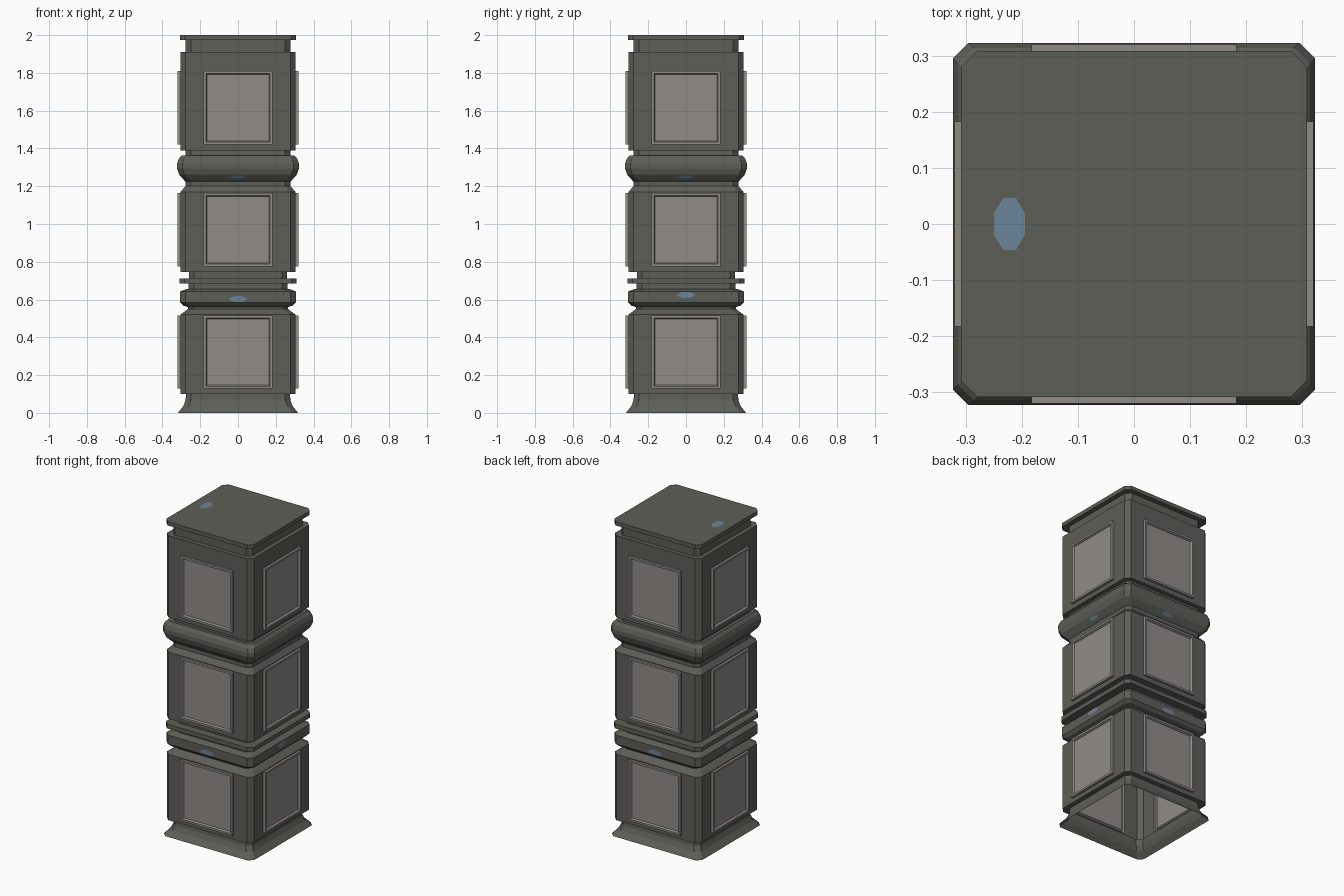
import bpy, bmesh, math
from mathutils import Matrix, Vector

if "Cube" in bpy.data.objects:
    bpy.data.objects.remove(bpy.data.objects["Cube"])


def material(name, rgb):
    m = bpy.data.materials.new(name)
    m.diffuse_color = (*rgb, 1)
    m.use_nodes = True
    m.node_tree.nodes["Principled BSDF"].inputs["Base Color"].default_value = m.diffuse_color
    return m


STONE = material("dark stone", (0.113, 0.113, 0.098))
PANEL = material("pale panel", (0.28, 0.262, 0.245))
BLUE = material("blue fleck", (0.145, 0.235, 0.32))
CH = 0.028          # corner chamfer
FACE = 0.305        # half width of the blocks


def finish(name, bm, mats):
    me = bpy.data.meshes.new(name)
    bm.to_mesh(me)
    bm.free()
    for m in mats:
        me.materials.append(m)
    ob = bpy.data.objects.new(name, me)
    bpy.context.collection.objects.link(ob)
    return ob


def ring(bm, r, z):
    c = r - CH
    pts = [(-c, -r), (c, -r), (r, -c), (r, c), (c, r), (-c, r), (-r, c), (-r, -c)]
    return [bm.verts.new((x, y, z)) for x, y in pts]


def loft(bm, profile, cap=False):
    """Stack chamfered square rings; return the four flat sides of each band."""
    rings = [ring(bm, r, z) for r, z in profile]
    bands = []
    for a, b in zip(rings, rings[1:]):
        fs = [bm.faces.new((a[i], a[(i + 1) % 8], b[(i + 1) % 8], b[i])) for i in range(8)]
        bands.append(fs[::2])
    if cap:
        bm.faces.new(rings[-1])
    return bands


def moulding(name, profile, cap=False):
    bm = bmesh.new()
    loft(bm, profile, cap)
    finish(name, bm, [STONE])


def block(name, z0, z1, p0, p1):
    """Hollow block whose four sides carry a raised frame and a sunk panel."""
    bm = bmesh.new()
    sides = loft(bm, [(FACE, z0), (FACE, z1)])[0]
    for k, f in enumerate(sides):
        rot = Matrix.Rotation(k * math.pi / 2, 3, 'Z')
        loops = [list(f.verts)]
        # frame foot, frame outer lip, frame inner lip, sunk panel edge
        for inset, d in ((0, 0), (0, 0.015), (0.013, 0.015), (0.019, 0.004)):
            h = 0.183 - inset
            loops.append([bm.verts.new(rot @ Vector((x, -FACE - d, z))) for x, z in
                          ((-h, p0 + inset), (h, p0 + inset), (h, p1 - inset), (-h, p1 - inset))])
        bm.faces.remove(f)
        for n, (a, b) in enumerate(zip(loops, loops[1:])):
            for i in range(4):
                j = (i + 1) % 4
                q = bm.faces.new((a[i], a[j], b[j], b[i]))
                q.material_index = 1 if n else 0
        bm.faces.new(loops[-1]).material_index = 1
    finish(name, bm, [STONE, PANEL])


# Panelled blocks
block("lower_block", 0.10, 0.52, 0.128, 0.515)
block("middle_block", 0.745, 1.17, 0.775, 1.165)
block("upper_block", 1.39, 1.91, 1.42, 1.81)

# Flared foot, open underneath
moulding("foot", [(0.318, 0), (0.312, 0.008), (0.290, 0.035), (0.278, 0.065), (0.275, 0.10), (FACE, 0.10)])
# Lower waist with double band
moulding("lower_waist", [(FACE, 0.52), (0.265, 0.55), (0.265, 0.56), (0.29, 0.568), (0.307, 0.585),
                         (0.307, 0.642), (0.275, 0.655), (0.262, 0.655), (0.262, 0.685), (0.31, 0.685),
                         (0.31, 0.712), (0.26, 0.712), (0.26, 0.745), (FACE, 0.745)])
# Upper waist with rounded roll
moulding("upper_waist", [(FACE, 1.17), (0.278, 1.20), (0.278, 1.225), (0.288, 1.235), (0.312, 1.262),
                         (0.323, 1.295), (0.323, 1.32), (0.314, 1.345), (0.298, 1.363), (0.278, 1.363),
                         (0.278, 1.39), (FACE, 1.39)])
# Neck and cap slab
moulding("cap", [(FACE, 1.91), (0.278, 1.91), (0.278, 1.975), (0.308, 1.975), (0.308, 2.0)], True)


def fleck(name, centre, u, v):
    """Small flat octagonal plate."""
    bm = bmesh.new()
    c, u, v = Vector(centre), Vector(u), Vector(v)
    bm.faces.new([bm.verts.new(c + u * math.cos(t) + v * math.sin(t))
                  for t in ((i + 0.5) * math.pi / 4 for i in range(8))])
    finish(name, bm, [BLUE])


# Blue flecks on the top, the lower band and under the roll
fleck("top_fleck", (-0.222, 0, 2.001), (0.03, 0, 0), (0, 0.05, 0))
for k in range(4):
    rot = Matrix.Rotation(k * math.pi / 2, 3, 'Z')
    z = 0.602 if k % 2 == 0 else 0.625
    fleck("band_fleck", rot @ Vector((0, -0.3085, z)), rot @ Vector((0.048, 0, 0)), (0, 0, 0.017))
    fleck("roll_fleck", rot @ Vector((0, -0.3015, 1.2485)), rot @ Vector((0.04, 0, 0)),
          rot @ Vector((0, -0.0085, 0.0095)))
